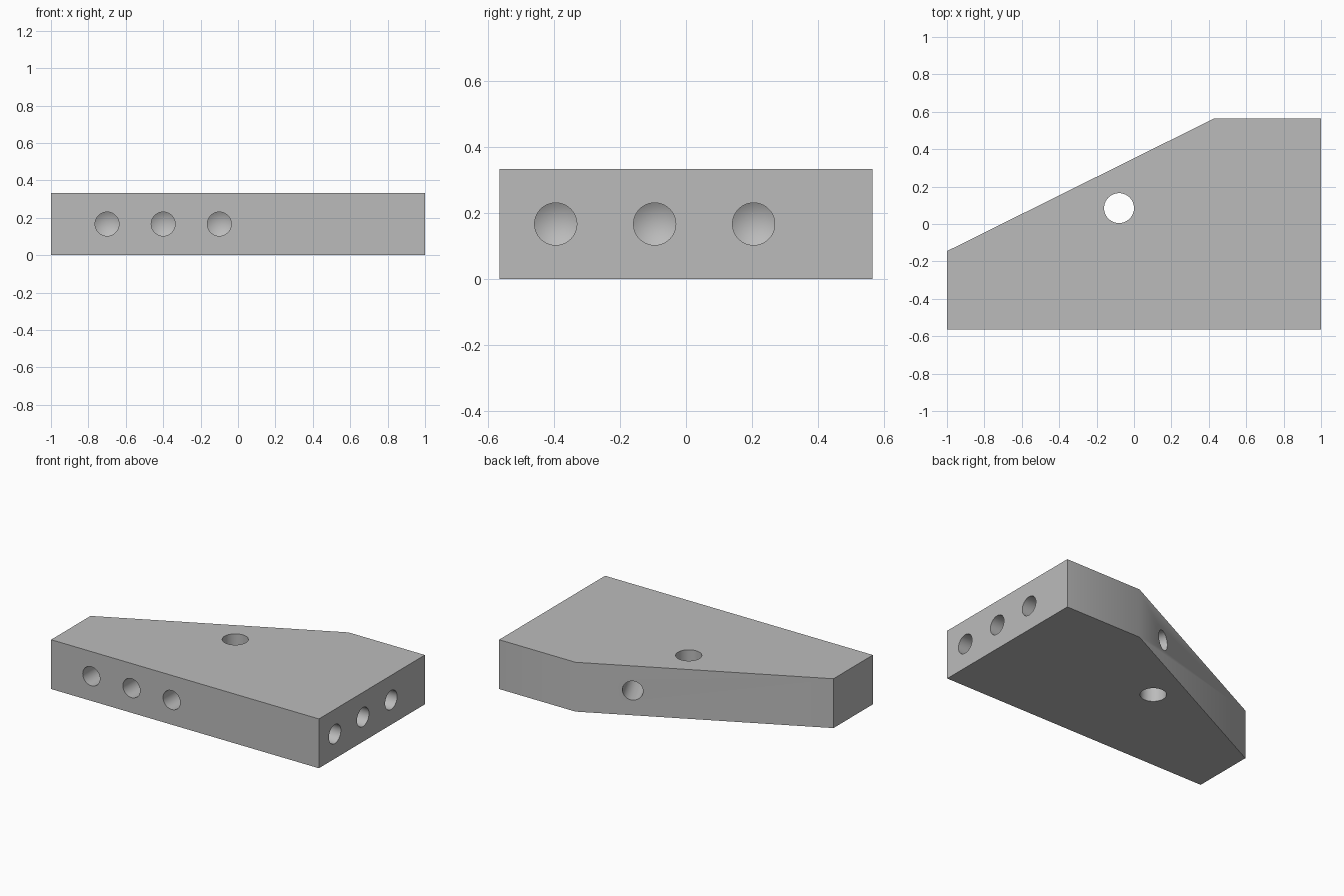
import bpy, bmesh, math
from mathutils import Vector

cube = bpy.data.objects.get("Cube")
if cube:
    bpy.data.objects.remove(cube, do_unlink=True)

HEIGHT = 0.333
MID = HEIGHT / 2
SIDES = 64

grey = bpy.data.materials.new("plain grey")
grey.use_nodes = True
colour = (0.5, 0.5, 0.5, 1)
grey.diffuse_color = colour
grey.node_tree.nodes["Principled BSDF"].inputs["Base Color"].default_value = colour


def make_object(name, bm):
    bmesh.ops.recalc_face_normals(bm, faces=bm.faces[:])
    mesh = bpy.data.meshes.new(name)
    bm.to_mesh(mesh)
    bm.free()
    mesh.materials.append(grey)
    obj = bpy.data.objects.new(name, mesh)
    bpy.context.collection.objects.link(obj)
    return obj


def drill(name, mouth, direction, radius, depth, tip):
    """Spin a drill outline; it starts slightly outside the mouth."""
    outline = [(0, -0.05), (radius, -0.05), (radius, depth), (0, depth + tip)]
    bm = bmesh.new()
    verts = [bm.verts.new((r, 0, z)) for r, z in outline]
    edges = [bm.edges.new(pair) for pair in zip(verts, verts[1:])]
    bmesh.ops.spin(bm, geom=verts + edges, cent=(0, 0, 0), axis=(0, 0, 1),
                   angle=math.tau, steps=SIDES, use_duplicate=False)
    bmesh.ops.remove_doubles(bm, verts=bm.verts[:], dist=0.0001)
    cutter = make_object(name, bm)
    cutter.location = mouth
    cutter.rotation_mode = "QUATERNION"
    cutter.rotation_quaternion = Vector(direction).to_track_quat("Z", "Y")
    cutter.hide_render = True
    return cutter


# Plate with one slanted side
outline = [(-1, -0.565), (1, -0.565), (1, 0.565), (0.43, 0.565), (-1, -0.145)]
bm = bmesh.new()
base = bm.faces.new([bm.verts.new((x, y, 0)) for x, y in outline])
extruded = bmesh.ops.extrude_face_region(bm, geom=[base])["geom"]
bmesh.ops.translate(bm, vec=(0, 0, HEIGHT),
                    verts=[v for v in extruded if isinstance(v, bmesh.types.BMVert)])
plate = make_object("mounting_plate", bm)

# Blind holes with pointed ends, on the front, side and slanted faces
RADIUS, DEPTH, TIP = 0.064, 0.4, 0.038
cutters = []
for i in range(3):
    cutters.append(drill("front_hole_cutter", (-0.7 + 0.3 * i, -0.565, MID),
                         (0, 1, 0), RADIUS, DEPTH, TIP))
    cutters.append(drill("side_hole_cutter", (1, -0.395 + 0.3 * i, MID),
                         (-1, 0, 0), RADIUS, DEPTH, TIP))
slant_a, slant_b = Vector((0.43, 0.565, MID)), Vector((-1, -0.145, MID))
slant = (slant_a - slant_b).normalized()
cutters.append(drill("slant_hole_cutter", slant_a.lerp(slant_b, 0.222),
                     (slant.y, -slant.x, 0), RADIUS, DEPTH, TIP))

# Vertical hole right through the plate
cutters.append(drill("through_hole_cutter", (-0.08, 0.085, 0), (0, 0, 1),
                     0.08, HEIGHT + 0.05, 0))

# Cut the holes, then discard the cutters
bpy.context.view_layer.objects.active = plate
for cutter in cutters:
    cut = plate.modifiers.new("hole", "BOOLEAN")
    cut.operation = "DIFFERENCE"
    cut.solver = "EXACT"
    cut.object = cutter
    bpy.ops.object.modifier_apply(modifier=cut.name)
    bpy.data.objects.remove(cutter, do_unlink=True)

bpy.ops.object.select_all(action="DESELECT")
plate.select_set(True)
bpy.ops.object.shade_smooth_by_angle(angle=math.radians(30))
